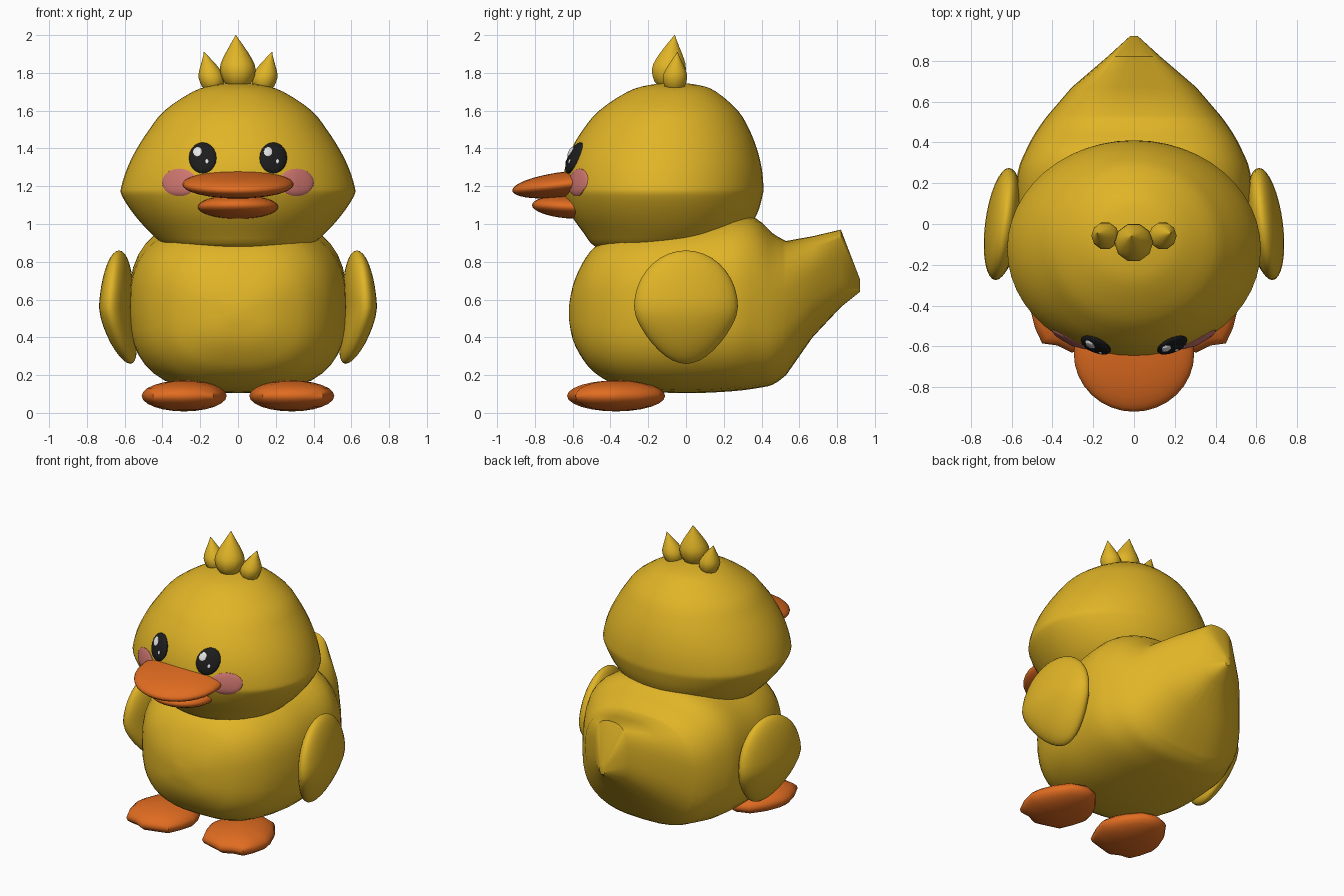
import bpy
import bmesh
from math import cos, sin, pi, sqrt, copysign, radians
from mathutils import Vector
from mathutils.bvhtree import BVHTree

cube = bpy.data.objects.get("Cube")
if cube:
    bpy.data.objects.remove(cube, do_unlink=True)


def material(name, r, g, b):
    m = bpy.data.materials.new(name)
    m.use_nodes = True
    m.diffuse_color = (r, g, b, 1)
    bsdf = m.node_tree.nodes["Principled BSDF"]
    bsdf.inputs["Base Color"].default_value = (r, g, b, 1)
    bsdf.inputs["Roughness"].default_value = 0.6
    return m


YELLOW = material("yellow", 0.75, 0.46, 0.02)
ORANGE = material("orange", 0.75, 0.15, 0.015)
PINK = material("pink", 0.62, 0.18, 0.16)
BLACK = material("black", 0.012, 0.012, 0.012)
WHITE = material("white", 0.8, 0.8, 0.8)


def spline(rows, steps=3):
    """Smooth interpolation through rows of numbers."""
    out = []
    for i in range(len(rows) - 1):
        a, b, c, d = (rows[max(0, min(len(rows) - 1, i + k))] for k in (-1, 0, 1, 2))
        for s in range(steps):
            t = s / steps
            out.append([q + 0.5 * t * (r - p + t * (2*p - 5*q + 4*r - e + t * (3*(q - r) + e - p)))
                        for p, q, r, e in zip(a, b, c, d)])
    return out + [list(rows[-1])]


def loft(name, rings, mat, angle=45):
    """Skin a list of equal closed rings and cap both ends."""
    bm = bmesh.new()
    loops = [[bm.verts.new(p) for p in ring] for ring in rings]
    n = len(loops[0])
    for a, b in zip(loops, loops[1:]):
        for i in range(n):
            j = (i + 1) % n
            bm.faces.new((a[i], a[j], b[j], b[i]))
    bm.faces.new(loops[0])
    bm.faces.new(loops[-1])
    bmesh.ops.recalc_face_normals(bm, faces=bm.faces)
    mesh = bpy.data.meshes.new(name)
    bm.to_mesh(mesh)
    bm.free()
    mesh.materials.append(mat)
    obj = bpy.data.objects.new(name, mesh)
    bpy.context.collection.objects.link(obj)
    bpy.ops.object.select_all(action="DESELECT")
    obj.select_set(True)
    bpy.context.view_layer.objects.active = obj
    bpy.ops.object.shade_smooth_by_angle(angle=radians(angle))
    return obj


def circle(n):
    return [(cos(2*pi*i/n), sin(2*pi*i/n)) for i in range(n)]


def power(v, e):
    return copysign(abs(v) ** e, v)


def ball(name, mat, shape, n=32, m=18):
    """Sphere whose unit points are moved by the shape function."""
    rings = []
    for k in range(m + 1):
        a = pi * min(max(k / m, 0.005), 0.995)
        rings.append([shape(c * sin(a), s * sin(a), cos(a)) for c, s in circle(n)])
    return loft(name, rings, mat)


# Body and tail: sections along y (y, bottom, top, half width)
body = [(-.62, .50, .56, .04), (-.60, .39, .67, .17), (-.55, .29, .79, .29),
        (-.48, .21, .88, .39), (-.35, .14, .96, .49), (-.15, .11, 1.0, .56),
        (.05, .105, 1.02, .575), (.25, .115, 1.05, .57), (.37, .13, 1.03, .525),
        (.46, .15, .95, .475), (.53, .20, .91, .425)]
tail = [(.67, .40, .935, .305), (.82, .56, .97, .13), (.92, .64, .71, .02)]
loft("body", [[(hw * power(c, .74), y, (lo + hi) / 2 + (hi - lo) / 2 * power(s, .74))
               for c, s in circle(40)] for y, lo, hi, hw in spline(body) + tail], YELLOW)

# Head: layers in z (height, half width, front, back)
head_rows = [(1.75, .01, -.08, -.06), (1.735, .13, -.20, .07), (1.70, .24, -.31, .16),
             (1.60, .39, -.46, .275), (1.50, .47, -.545, .335), (1.40, .535, -.605, .375),
             (1.30, .585, -.64, .40), (1.20, .617, -.655, .41), (1.15, .615, -.65, .405),
             (1.05, .55, -.61, .375), (.95, .46, -.54, .31), (.88, .37, -.48, .20),
             (.86, .25, -.35, .10)]
head = loft("head", [[(hw * c, (f + b) / 2 + (b - f) / 2 * s, z) for c, s in circle(48)]
                     for z, hw, f, b in spline(head_rows)], YELLOW)
tree = BVHTree.FromPolygons([v.co for v in head.data.vertices],
                            [p.vertices[:] for p in head.data.polygons])


def patch(name, mat, x, z, rx, rz, base, dome):
    """Shallow oval laid over the front of the head."""
    rings = []
    for r, sunk in ((.05, 0), (.4, 0), (.7, 0), (.9, 0), (1, 0), (1, 1)):
        lift = -.01 if sunk else base + dome * sqrt(1 - r * r)
        ring = []
        for c, s in circle(20):
            px, pz = x + rx * r * c, z + rz * r * s
            hit = tree.ray_cast(Vector((px, -3, pz)), Vector((0, 1, 0)))[0]
            ring.append((px, hit.y - lift, pz))
        rings.append(ring)
    loft(name, rings, mat)


# Beak
ball("upper_beak", ORANGE,
     lambda x, y, z: (.295 * x, -.635 + .285 * y, 1.21 + .068 * z + .032 * y))
ball("lower_beak", ORANGE,
     lambda x, y, z: (.213 * x, -.60 + .215 * y, 1.09 + .062 * z - .01 * y))

# Tuft of three pointed drops
DROP = [(0, .4), (.12, .8), (.35, 1), (.55, .82), (.78, .42), (.92, .16), (1, .02)]


def tuft(name, base, tip, radius):
    base, tip = Vector(base), Vector(tip)
    rings = []
    for t, r in spline(DROP, 2):
        p = base.lerp(tip, t)
        p.xy = base.xy.lerp(tip.xy, t * t)
        rings.append([p + Vector((c, s, 0)) * radius * r for c, s in circle(10)])
    loft(name, rings, YELLOW)


tuft("middle_tuft", (0, -.095, 1.72), (-.012, -.06, 2.0), .095)

# Foot outline, with three blunt toes
FOOT = [(0, .26), (.10, .225), (.175, .12), (.215, .02), (.225, -.04), (.20, -.14),
        (.165, -.215), (.09, -.225), (.02, -.26), (-.07, -.235), (-.155, -.21),
        (-.20, -.11), (-.225, -.02), (-.205, .06), (-.165, .14), (-.09, .23)]

for side, s in (("left", 1), ("right", -1)):
    tuft(side + "_tuft", (s * .135, -.06, 1.70), (s * .18, -.045, 1.91), .068)

    # Wing: flattened drop, narrow at the bottom and leaning inwards
    def wing(x, y, z, s=s):
        yy = .275 * y * (1 if z > -.1 else 1 - .28 * (-z - .1))
        lean = -.075 * max(0, -z) ** 1.4 - .015 * max(0, z)
        return (s * (.645 + .085 * x + lean - .12 * yy), yy, .56 + .30 * z)
    ball(side + "_wing", YELLOW, wing)

    # Foot: lens built from shrinking outlines
    rings = []
    for k in range(13):
        a = pi * min(max(k / 12, .01), .99)
        rings.append([(s * (.285 + x * sin(a)), -.37 + y * sin(a), .09 + .082 * cos(a))
                      for x, y in FOOT])
    loft(side + "_foot", rings, ORANGE)

    # Face details; both eyes catch the light on the same side
    patch(side + "_cheek", PINK, s * .31, 1.22, .092, .073, .004, .008)
    patch(side + "_eye", BLACK, s * .187, 1.35, .073, .082, .008, .016)
    patch(side + "_eye_shine", WHITE, s * .187 - .028, 1.383, .023, .025, .025, .004)
    patch(side + "_eye_sparkle", WHITE, s * .187 + .022, 1.332, .009, .012, .025, .003)
